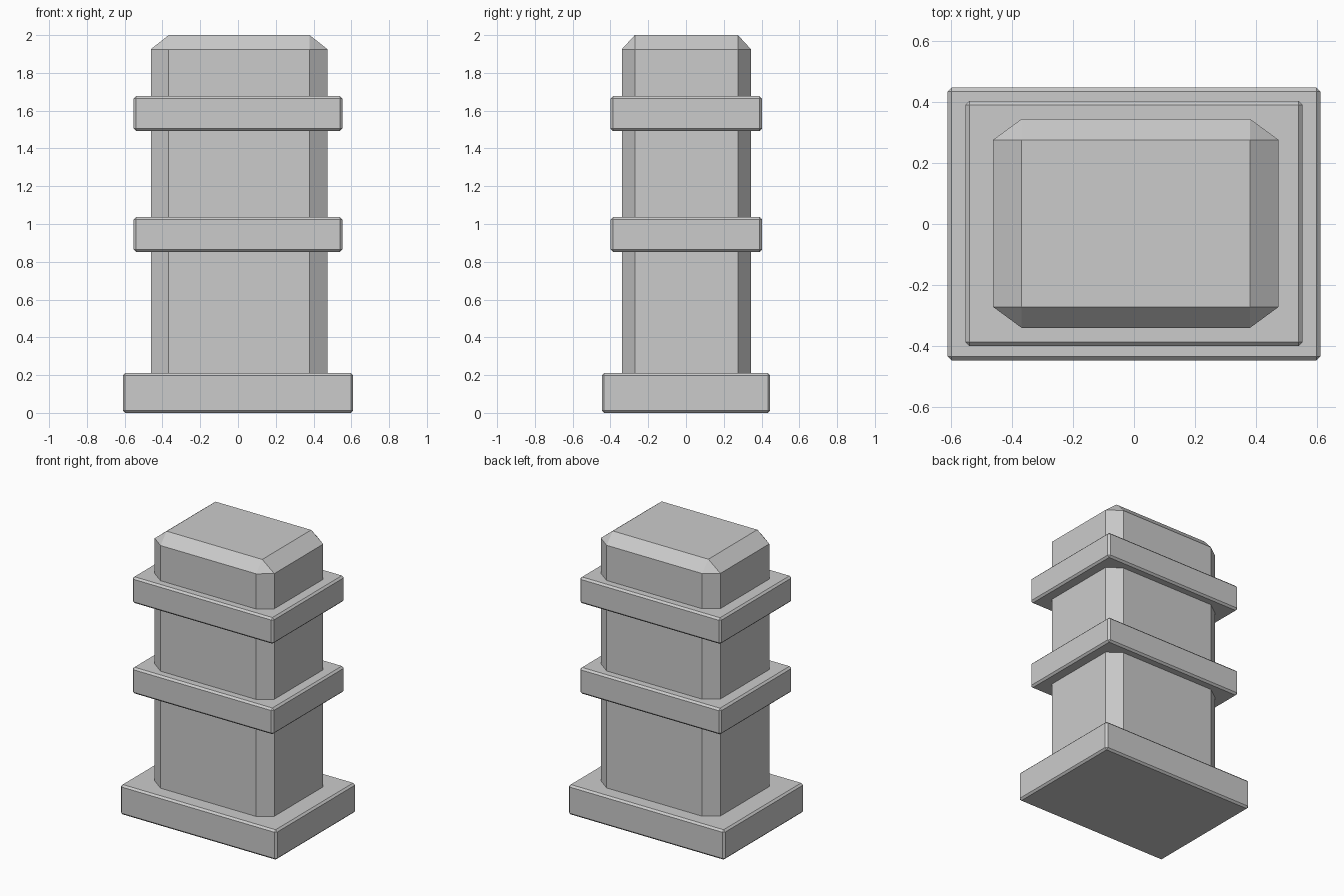
import bpy
import bmesh
from mathutils import Vector

if "Cube" in bpy.data.objects:
    bpy.data.objects.remove(bpy.data.objects["Cube"])


def chamfered_box(name, size, center, chamfer):
    """Box with one-segment chamfers; chamfer gives the inset along each axis."""
    bm = bmesh.new()
    bmesh.ops.create_cube(bm, size=1.0)
    bmesh.ops.bevel(bm, geom=bm.edges[:], offset=0.1, offset_type='OFFSET',
                    segments=1, profile=0.5, affect='EDGES')
    # Snap the bevelled unit cube to the real size with per-axis chamfers
    for v in bm.verts:
        for i in range(3):
            half = size[i] / 2
            reach = half if abs(v.co[i]) > 0.45 else half - chamfer[i]
            v.co[i] = reach if v.co[i] > 0 else -reach
    bmesh.ops.translate(bm, verts=bm.verts[:], vec=Vector(center))
    bmesh.ops.recalc_face_normals(bm, faces=bm.faces[:])
    mesh = bpy.data.meshes.new(name)
    bm.to_mesh(mesh)
    bm.free()
    obj = bpy.data.objects.new(name, mesh)
    bpy.context.collection.objects.link(obj)
    return obj


# Main shaft, sunk into the base, with wide chamfers
chamfered_box("shaft", (0.935, 0.684, 1.95), (0.006, 0.002, 1.025),
              (0.094, 0.069, 0.075))

# Base plinth
chamfered_box("base", (1.22, 0.892, 0.211), (0, 0, 0.1055), (0.013,) * 3)

# Two surrounding bands
for name, z in (("lower_band", 0.945), ("upper_band", 1.584)):
    chamfered_box(name, (1.104, 0.802, 0.185), (0, 0.002, z), (0.013,) * 3)
